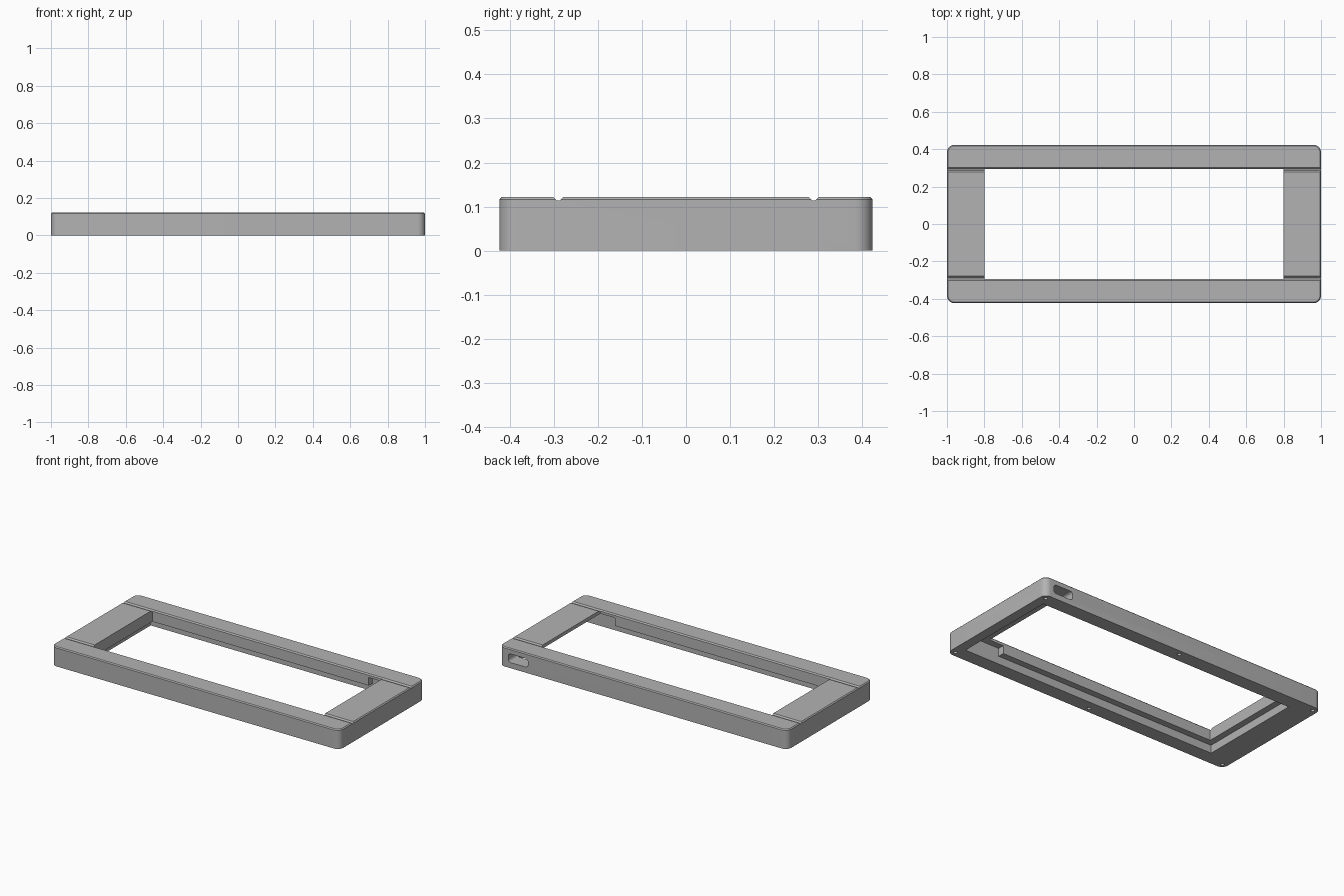
import bpy, bmesh, math
from mathutils import Matrix, Vector

if "Cube" in bpy.data.objects:
    bpy.data.objects.remove(bpy.data.objects["Cube"])

HX, HY, TOP = 1.0, 0.4235, 0.122

grey = bpy.data.materials.new("plain grey")
grey.use_nodes = True
grey.diffuse_color = (0.45, 0.45, 0.45, 1)
grey.node_tree.nodes["Principled BSDF"].inputs["Base Color"].default_value = (0.45, 0.45, 0.45, 1)


def rounded_rect(hx, hy, r, steps=8):
    """Counter-clockwise outline of a rectangle with round corners."""
    pts = []
    for i, (sx, sy) in enumerate([(1, 1), (-1, 1), (-1, -1), (1, -1)]):
        for k in range(steps + 1):
            a = math.pi / 2 * (i + k / steps)
            pts.append((sx * (hx - r) + r * math.cos(a), sy * (hy - r) + r * math.sin(a)))
    return pts


def loft(name, layers):
    """Solid through a stack of matching 3D outlines."""
    bm = bmesh.new()
    rings = [[bm.verts.new(p) for p in ring] for ring in layers]
    n = len(rings[0])
    bm.faces.new(rings[0][::-1])
    bm.faces.new(rings[-1])
    for low, high in zip(rings, rings[1:]):
        for i in range(n):
            j = (i + 1) % n
            bm.faces.new((low[i], low[j], high[j], high[i]))
    bmesh.ops.recalc_face_normals(bm, faces=bm.faces)
    mesh = bpy.data.meshes.new(name)
    bm.to_mesh(mesh)
    bm.free()
    mesh.materials.append(grey)
    obj = bpy.data.objects.new(name, mesh)
    bpy.context.collection.objects.link(obj)
    return obj


def box(name, x0, x1, y0, y1, z0, z1):
    outline = [(x0, y0), (x1, y0), (x1, y1), (x0, y1)]
    return loft(name, [[(x, y, z) for x, y in outline] for z in (z0, z1)])


# Main body: rounded corners and a chamfered top rim
body_layers = [(0, 0), (TOP - 0.006, 0), (TOP, 0.006)]
frame = loft("frame", [[(x, y, z) for x, y in rounded_rect(HX - d, HY - d, 0.04 - d)]
                       for z, d in body_layers])

# Window, rebate underneath and hollow compartment in the left end
cutters = [
    box("window_cutter", -0.8, 0.8, -0.295, 0.295, -0.1, 0.3),
    box("rebate_cutter", -0.84, 0.92, -0.335, 0.335, -0.1, 0.05),
    box("compartment_cutter", 0.7, 0.94, -0.335, 0.335, -0.08, 0.1),
]

# Grooves between the long bars and the end panels
for side in (-1, 1):
    section = [(-0.016, TOP + 0.004), (-0.004, TOP - 0.008),
               (0.004, TOP - 0.008), (0.016, TOP + 0.004)]
    cutters.append(loft("groove_cutter", [[(x, side * 0.29 + y, z) for y, z in section]
                                          for x in (-1.1, 1.1)]))

# Rounded cable slot through the back wall
slot = rounded_rect(0.068, 0.027, 0.018)
cutters.append(loft("slot_cutter", [[(0.868 + x, y, 0.062 + z) for x, z in slot]
                                    for y in (0.3, 0.5)]))

# Screw holes in the underside
circle = rounded_rect(0.011, 0.011, 0.0109, 4)
for x in (-0.968, 0, 0.968):
    for y in (-0.39, 0.39):
        cutters.append(loft("screw_hole_cutter", [[(x + u, y + v, z) for u, v in circle]
                                                  for z in (-0.05, 0.07)]))

# Cut everything out of the body and bake the result
for cutter in cutters:
    cutter.hide_render = True
    mod = frame.modifiers.new(cutter.name, "BOOLEAN")
    mod.operation = "DIFFERENCE"
    mod.solver = "EXACT"
    mod.object = cutter
bpy.context.view_layer.update()
baked = bpy.data.meshes.new_from_object(frame.evaluated_get(bpy.context.evaluated_depsgraph_get()))
frame.modifiers.clear()
frame.data = baked
for cutter in cutters:
    bpy.data.objects.remove(cutter)

# Smooth the round corners, keep the edges crisp
bpy.ops.object.select_all(action="DESELECT")
frame.select_set(True)
bpy.context.view_layer.objects.active = frame
bpy.ops.object.shade_smooth_by_angle(angle=math.radians(30))
